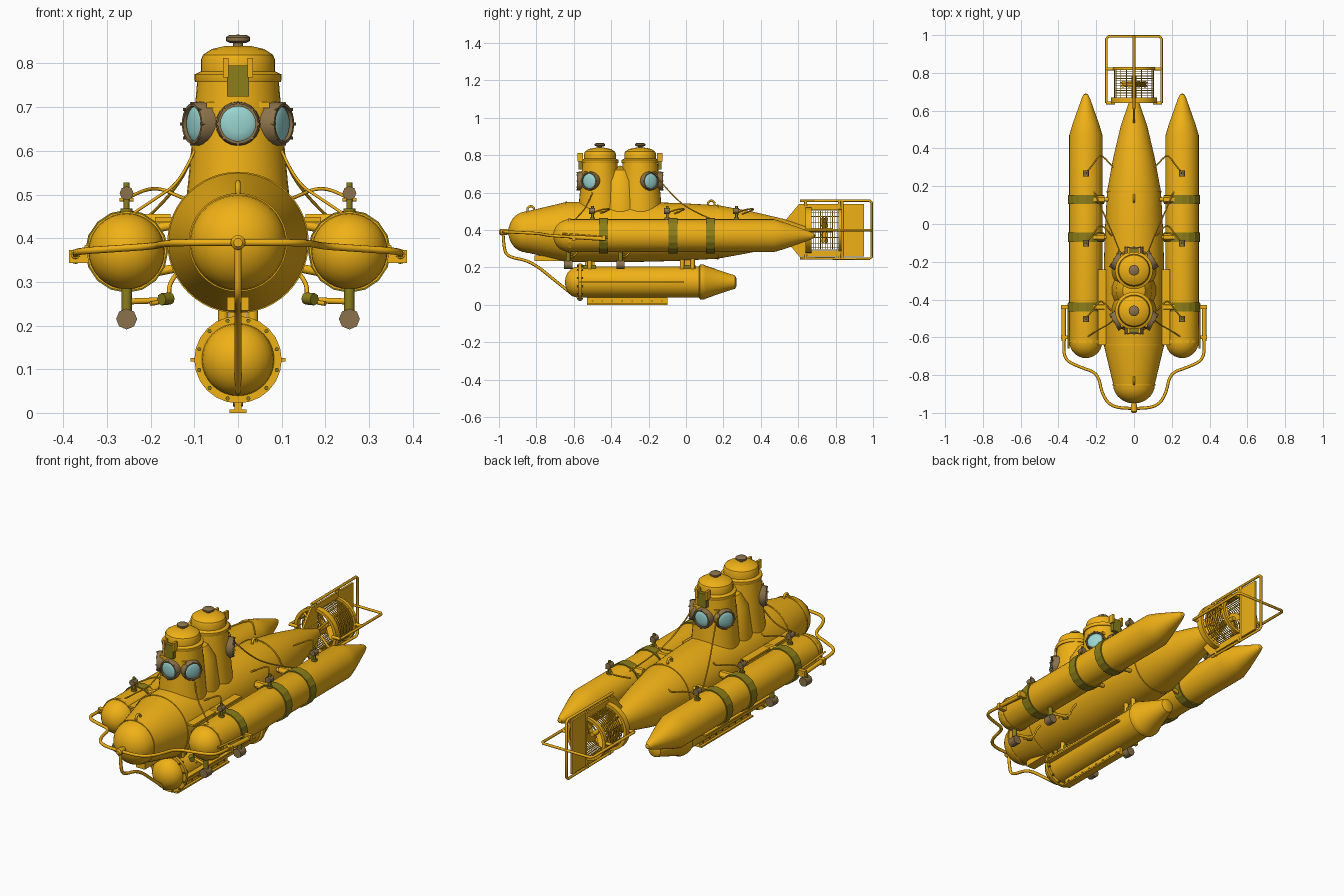
import bpy, bmesh, math
from mathutils import Vector, Matrix

if "Cube" in bpy.data.objects:
    bpy.data.objects.remove(bpy.data.objects["Cube"])

def material(name, c):
    m = bpy.data.materials.new(name)
    m.diffuse_color = (*c, 1)
    m.use_nodes = True
    m.node_tree.nodes["Principled BSDF"].inputs["Base Color"].default_value = m.diffuse_color
    return m

YELLOW = material("yellow_paint", (0.87, 0.44, 0.008))
OLIVE = material("olive_band", (0.26, 0.21, 0.01))
BROWN = material("brown_metal", (0.26, 0.17, 0.07))
GLASS = material("port_glass", (0.32, 0.66, 0.63))
Y, Z = Vector((0, 1, 0)), Vector((0, 0, 1))
PI = math.pi

def finish(name, me, mat, angle=32):
    me.materials.clear()
    me.materials.append(mat)
    me.shade_smooth()
    me.set_sharp_from_angle(angle=math.radians(angle))
    ob = bpy.data.objects.new(name, me)
    bpy.context.collection.objects.link(ob)
    return ob

def from_bm(name, bm, mat, angle=32):
    bmesh.ops.recalc_face_normals(bm, faces=bm.faces)
    me = bpy.data.meshes.new(name)
    bm.to_mesh(me)
    bm.free()
    return finish(name, me, mat, angle)

def lathe(name, prof, loc, axis=Y, mat=YELLOW, segs=32, closed=False, angle=32):
    """Revolve (radius, distance) points about an axis through loc."""
    bm = bmesh.new()
    rot = Z.rotation_difference(Vector(axis)).to_matrix()
    rings = []
    for r, t in prof:
        n = 1 if r < 1e-5 else segs
        rings.append([bm.verts.new(Vector(loc) + rot @ Vector(
            (r * math.cos(2 * PI * i / segs), r * math.sin(2 * PI * i / segs), t))) for i in range(n)])
    pairs = list(zip(rings, rings[1:])) + ([(rings[-1], rings[0])] if closed else [])
    for a, b in pairs:
        for i in range(segs):
            j = (i + 1) % segs
            q = [a[i % len(a)], a[j % len(a)], b[j % len(b)], b[i % len(b)]]
            q = list(dict.fromkeys(q))
            if len(q) > 2:
                bm.faces.new(q)
    if not closed:
        for ring in (rings[0], rings[-1]):
            if len(ring) > 1:
                bm.faces.new(ring)
    return from_bm(name, bm, mat, angle)

def cyl(name, a, b, r, mat=YELLOW, segs=12):
    a, b = Vector(a), Vector(b)
    return lathe(name, [(r, 0), (r, (b - a).length)], a, (b - a).normalized(), mat, segs, angle=50)

def band(name, r, y0, y1, x, z, mat=OLIVE, segs=16, thick=0.012):
    return lathe(name, [(r - thick, y0), (r, y0), (r, y1), (r - thick, y1)], (x, 0, z), Y, mat, segs, True, 15)

def box(name, c, s, mat=YELLOW):
    bm = bmesh.new()
    bmesh.ops.create_cube(bm, size=1, matrix=Matrix.Translation(c) @ Matrix.Diagonal((*s, 1)))
    return from_bm(name, bm, mat)

def plate(name, pts, thick, x=0, mat=YELLOW):
    """Flat plate from a (y, z) outline."""
    bm = bmesh.new()
    f = bm.faces.new([bm.verts.new((x - thick / 2, y, z)) for y, z in pts])
    ext = bmesh.ops.extrude_face_region(bm, geom=[f])
    bmesh.ops.translate(bm, vec=(thick, 0, 0), verts=[v for v in ext["geom"] if isinstance(v, bmesh.types.BMVert)])
    return from_bm(name, bm, mat)

def tube(name, pts, r, mat=YELLOW, smooth=True):
    cu = bpy.data.curves.new(name, "CURVE")
    cu.dimensions, cu.bevel_depth, cu.bevel_resolution, cu.use_fill_caps = "3D", r, 2, True
    sp = cu.splines.new("NURBS" if smooth else "POLY")
    sp.points.add(len(pts) - 1)
    for p, co in zip(sp.points, pts):
        p.co = (*co, 1)
    if smooth:
        sp.use_endpoint_u, sp.order_u, sp.resolution_u = True, 3, 6
    tmp = bpy.data.objects.new(name, cu)
    bpy.context.collection.objects.link(tmp)
    me = bpy.data.meshes.new_from_object(tmp.evaluated_get(bpy.context.evaluated_depsgraph_get()))
    bpy.data.objects.remove(tmp)
    return finish(name, me, mat, 50)

def dome(r, t0, depth, flip=1, n=7):
    """Quarter-ellipse profile: tip first, rim last."""
    return [(r * math.sin(PI / 2 * i / n), t0 - flip * depth * math.cos(PI / 2 * i / n)) for i in range(n + 1)]

# main hull with nose and tail cone
C = 0.39
lathe("main_hull", dome(0.11, -0.85, 0.1) + [(0.16, -0.64), (0.16, -0.25), (0.155, -0.05), (0.143, 0.17),
      (0.11, 0.35), (0.07, 0.52), (0.025, 0.65), (0, 0.66)], (0, 0, C), segs=48)
for y, r in ((-0.64, 0.162), (0.17, 0.146), (-0.85, 0.113)):
    band("hull_seam", r, y - 0.004, y + 0.004, 0, C, YELLOW, 48)
for y, z in ((-0.83, 0.51), (0.135, 0.54)):
    tube("lifting_eye", [(0, y + 0.018 * math.cos(a * PI / 6), z + 0.018 * math.sin(a * PI / 6)) for a in range(13)], 0.006, smooth=False)
box("tail_mast_base", (0, 0.6, 0.435), (0.012, 0.12, 0.02))
box("hull_keel_plate", (0, -0.71, 0.25), (0.05, 0.2, 0.03))

# twin conning towers with hatch caps and portholes
lathe("tower_fairing", [(0.13, 0.4), (0.115, 0.52), (0.096, 0.66), (0.06, 0.72), (0, 0.745)], (0, -0.352, 0), Z)
for y, d in ((-0.46, -1), (-0.245, 1)):
    lathe("tower", [(0.128, 0.4), (0.114, 0.53), (0.103, 0.65), (0.093, 0.765)], (0, y, 0), Z)
    lathe("tower_rim", [(0.098, 0.758), (0.1, 0.765), (0.1, 0.775), (0.085, 0.782), (0.085, 0.808), (0.08, 0.82),
          (0.06, 0.833), (0.03, 0.84), (0, 0.841)], (0, y, 0), Z)
    lathe("hatch_stem", [(0.012, 0.83), (0.012, 0.855)], (0, y, 0), Z, BROWN, 12)
    lathe("hatch_knob", [(0.018, 0.847), (0.028, 0.852), (0.028, 0.86), (0.02, 0.865), (0, 0.866)], (0, y, 0), Z, BROWN, 16)
    box("hatch_hinge", (0, y + d * 0.104, 0.76), (0.05, 0.02, 0.07), OLIVE)
    for s in (-1, 1):
        box("hinge_clamp", (s * 0.028, y + d * 0.105, 0.79), (0.012, 0.03, 0.045))
        box("hatch_latch", (s * 0.06, y - d * 0.01 + d * 0.085, 0.705), (0.024, 0.02, 0.014))
    for a in (-60, 0, 60):
        n = Vector((math.sin(math.radians(a)), d * math.cos(math.radians(a)), 0))
        p = Vector((0, y, 0.662))
        lathe("porthole_collar", [(0.052, 0.07), (0.05, 0.115), (0.046, 0.122), (0.04, 0.122), (0.04, 0.07)], p, n, BROWN, 20, True)
        lathe("porthole_glass", dome(0.041, 0.112, 0.008, -1, 3), p, n, GLASS, 20)
        u = n.cross(Z)
        for k in range(8):
            q = p + (u * math.cos(k * PI / 4) + Z * math.sin(k * PI / 4)) * 0.046
            cyl("porthole_bolt", q + n * 0.115, q + n * 0.125, 0.004, BROWN, 6)

# side pontoons with bands, valves, hoses and mounts
for s in (-1, 1):
    X, H = s * 0.255, 0.37
    lathe("pontoon", dome(0.088, -0.62, 0.09) + [(0.088, 0.47), (0.07, 0.53), (0.022, 0.665), (0.012, 0.685), (0, 0.692)], (X, 0, H))
    band("pontoon_nose_ring", 0.092, -0.63, -0.615, X, H, YELLOW)
    for y in (-0.44, -0.07, 0.13):
        band("pontoon_band", 0.095, y - 0.024, y + 0.024, X, H)
        for dz in (0.05, -0.05):
            cyl("pontoon_strut", (s * 0.1, y, C + dz), (s * 0.2, y, H + dz), 0.01)
        plate("pontoon_bracket", [(y - 0.02, 0.435), (y + 0.02, 0.435), (y + 0.01, 0.455), (y - 0.01, 0.455)], 0.07, s * 0.19)
    box("side_ledge", (s * 0.162, -0.44, 0.443), (0.055, 0.4, 0.01))
    for y in (-0.5, -0.1, 0.27):
        cyl("top_valve_base", (X, y, 0.45), (X, y, 0.468), 0.014, OLIVE)
        cyl("top_valve_post", (X, y, 0.45), (X, y, 0.528), 0.007, OLIVE)
        cyl("top_valve_knob", (X, y - 0.018, 0.503), (X, y + 0.014, 0.503), 0.016, BROWN, 8)
        cyl("top_valve_lever", (X - 0.016, y + 0.01, 0.488), (X + 0.016, y + 0.01, 0.488), 0.004)
        tube("top_hose", [(X, y, 0.49), (s * 0.22, y + 0.04, 0.51), (s * 0.18, y + 0.1, 0.515), (s * 0.145, y + 0.07, 0.5),
             (s * 0.11, y + 0.03, 0.485)], 0.004)
    for y in (-0.63, -0.35):
        cyl("lower_valve_base", (X, y, 0.23), (X, y, 0.29), 0.012, OLIVE)
        cyl("lower_valve_post", (X, y, 0.2), (X, y, 0.26), 0.007)
        cyl("lower_lamp", (X, y - 0.022, 0.215), (X, y + 0.022, 0.215), 0.024, BROWN, 8)
        cyl("lower_arm", (X, y, 0.255), (s * 0.17, y + 0.02, 0.258), 0.007)
        cyl("lower_arm_joint", (s * 0.175, y, 0.26), (s * 0.155, y + 0.02, 0.262), 0.014, OLIVE, 8)
        tube("lower_hose", [(s * 0.2, y, 0.25), (s * 0.155, y + 0.03, 0.255), (s * 0.16, y + 0.06, 0.3), (s * 0.13, y + 0.07, 0.33)], 0.005)
    tube("stay_cable", [(s * 0.07, -0.16, 0.69), (s * 0.1, -0.08, 0.59), (s * 0.15, 0.03, 0.5), (s * 0.21, 0.17, 0.445)], 0.0035)
    tube("front_cable", [(s * 0.1, -0.5, 0.6), (s * 0.13, -0.53, 0.53), (s * 0.19, -0.56, 0.49), (s * 0.25, -0.6, 0.45)], 0.0035)
    cyl("pontoon_rail", (s * 0.347, -0.66, 0.38), (s * 0.347, -0.42, 0.36), 0.005)
    # bumper side mounts
    cyl("bumper_sleeve", (s * 0.372, -0.62, 0.364), (s * 0.372, -0.43, 0.352), 0.011)
    for y in (-0.6, -0.44):
        box("bumper_pad", (s * 0.365, y, 0.358), (0.045, 0.02, 0.03))

# bumper pipes
half = [(0.372, -0.43, 0.352), (0.372, -0.62, 0.364), (0.37, -0.72, 0.37), (0.28, -0.76, 0.376), (0.19, -0.79, 0.382),
        (0.17, -0.9, 0.388), (0.12, -0.97, 0.39)]
tube("bumper", half + [(0, -0.978, 0.39)] + [(-x, y, z) for x, y, z in reversed(half)], 0.008)
tube("bumper_drop_pipe", [(0, -0.978, 0.39), (0, -0.975, 0.3), (0, -0.95, 0.255), (0, -0.83, 0.235), (0, -0.7, 0.13), (0, -0.6, 0.05)], 0.008)
lathe("bumper_hub", [(0.01, -1.0), (0.017, -0.992), (0.017, -0.965), (0.01, -0.94)], (0, 0, 0.39), segs=12)

# lower tank with flanges, skid and struts
T = 0.122
lathe("lower_tank", dome(0.083, -0.575, 0.072) + [(0.083, 0.07), (0.094, 0.075), (0.094, 0.095), (0.088, 0.105),
      (0.045, 0.23), (0.036, 0.262), (0.02, 0.27), (0, 0.27)], (0, 0, T))
band("tank_flange", 0.1, -0.575, -0.56, 0, T, YELLOW, 24, 0.02)
for k in range(12):
    a = (k + 0.5) * PI / 6
    x, z = 0.092 * math.cos(a), T + 0.092 * math.sin(a)
    cyl("flange_bolt", (x, -0.583, z), (x, -0.55, z), 0.005, OLIVE, 6)
box("skid", (0, -0.315, 0.022), (0.016, 0.43, 0.044))
box("skid_shoe", (0, -0.315, 0.004), (0.04, 0.43, 0.008))
for k in range(8):
    cyl("skid_bolt", (-0.012, -0.5 + k * 0.053, 0.02), (0.012, -0.5 + k * 0.053, 0.02), 0.005, OLIVE, 6)
for s in (-1, 1):
    box("tank_side_rail", (s * 0.094, -0.29, T), (0.03, 0.56, 0.008))
    for y in (-0.515, -0.02, 0.035):
        cyl("tank_strut", (s * 0.034, y, 0.18), (s * 0.034, y, 0.27), 0.012)
for y, w in ((-0.515, 0.07), (0.01, 0.08)):
    box("tank_saddle", (0, y, 0.204), (0.08, w, 0.02), OLIVE)
    box("tank_pylon", (0, y, 0.22), (0.04, w * 0.7, 0.06))

# propeller shroud, wire cage and screw
S = 0.4
for y0, y1, r in ((0.64, 0.67, 0.122), (0.815, 0.832, 0.112)):
    band("shroud_ring", r, y0, y1, 0, S, YELLOW, 32, 0.016)
for k in range(11):
    band("cage_wire_ring", 0.104, 0.679 + k * 0.0128, 0.6825 + k * 0.0128, 0, S, YELLOW, 24, 0.004)
for k in range(16):
    a = k * PI / 8
    x, z = 0.103 * math.cos(a), S + 0.103 * math.sin(a)
    cyl("cage_bar", (x, 0.65, z), (x, 0.825, z), 0.002, YELLOW, 6)
cyl("propeller_shaft", (0, 0.63, S), (0, 0.78, S), 0.012)
for k in range(4):
    a = k * PI / 2 + PI / 4
    d = Vector((math.cos(a), 0, math.sin(a)))
    cyl("shroud_spoke", (0, 0.655, S), Vector((0, 0.655, S)) + d * 0.112, 0.006)
    u = d.cross(Y) * 0.026 + Y * 0.018
    o = Vector((0, 0.74, S))
    bm = bmesh.new()
    bm.faces.new([bm.verts.new(o + v) for v in (d * 0.01 - u * 0.4, d * 0.06 - u, d * 0.09 - u * 0.5,
                  d * 0.09 + u * 0.5, d * 0.06 + u, d * 0.01 + u * 0.4)])
    from_bm("propeller_blade", bm, YELLOW)

# tail fins, rudder and guard loops
for m in (1, -1):
    plate("tail_fin", [(y, S + m * h) for y, h in ((0.53, 0.05), (0.605, 0.14), (0.83, 0.14), (0.83, 0.108),
          (0.655, 0.108), (0.655, 0.01), (0.6, 0.01))], 0.01)
    for y in (0.64, 0.82):
        cyl("guard_post", (0, y, S + m * 0.13), (0, y, S + m * 0.157), 0.008)
        cyl("guard_side_post", (m * 0.1, y, S), (m * 0.148, y, S), 0.008)
plate("rudder", [(0.835, 0.26), (0.952, 0.26), (0.952, 0.54), (0.835, 0.54)], 0.01)
cyl("rudder_post", (0, 0.835, 0.25), (0, 0.835, 0.555), 0.008)
tube("guard_loop_vertical", [(0, 0.61, 0.556), (0, 0.98, 0.558), (0, 0.993, 0.547), (0, 0.993, 0.258),
     (0, 0.98, 0.246), (0, 0.61, 0.25)], 0.007, smooth=False)
tube("guard_loop_horizontal", [(-0.146, 0.64, S), (-0.146, 0.98, S), (-0.135, 0.993, S), (0.135, 0.993, S),
     (0.146, 0.98, S), (0.146, 0.64, S)], 0.007, smooth=False)
